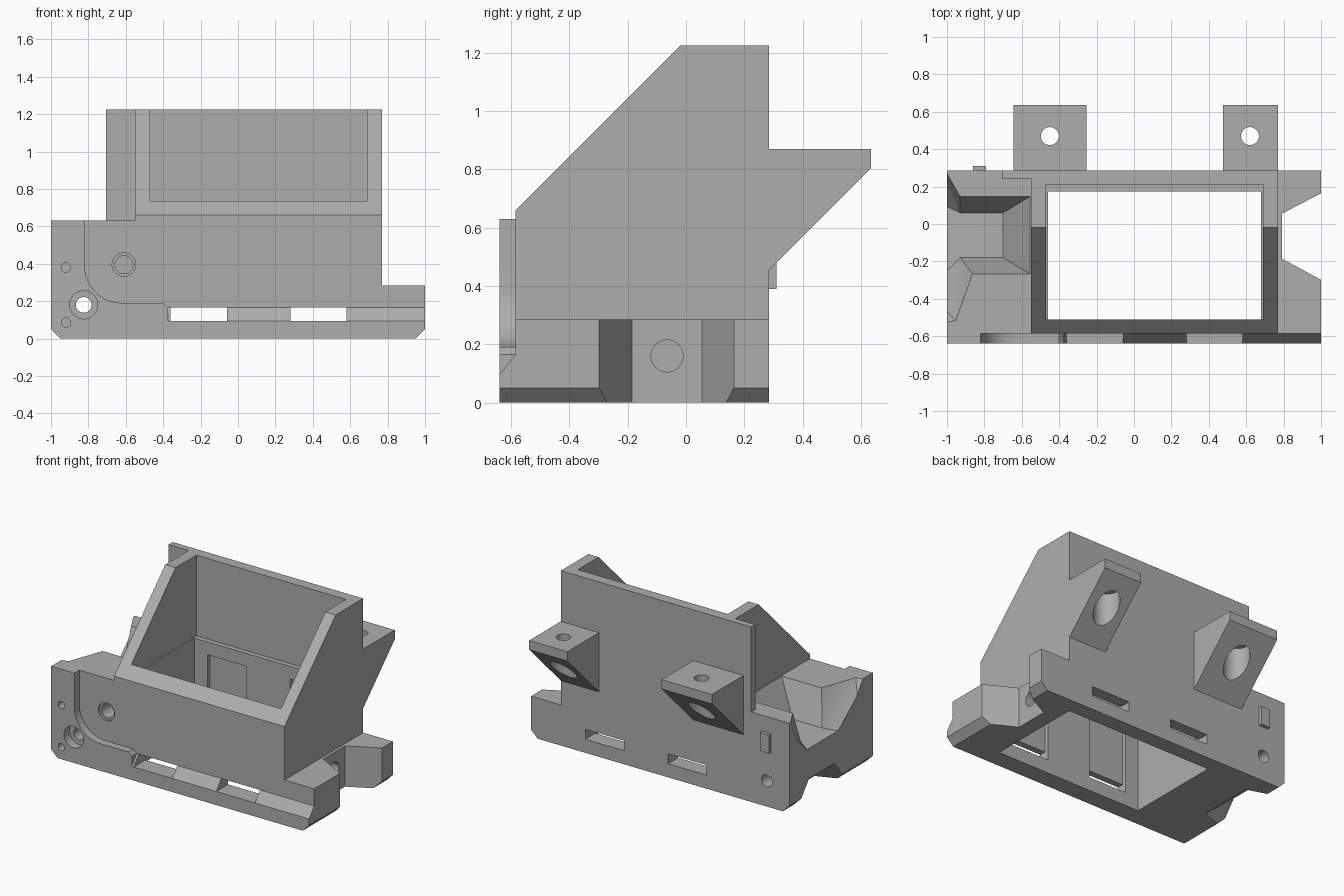
import bpy, bmesh, math
from mathutils import Vector

default = bpy.data.objects.get("Cube")
if default:
    bpy.data.objects.remove(default, do_unlink=True)

grey = bpy.data.materials.new("plain grey")
grey.use_nodes = True
COLOUR = (0.42, 0.42, 0.42, 1)
grey.diffuse_color = COLOUR
grey.node_tree.nodes["Principled BSDF"].inputs["Base Color"].default_value = COLOUR


def make(name, bm):
    bmesh.ops.recalc_face_normals(bm, faces=bm.faces)
    mesh = bpy.data.meshes.new(name)
    bm.to_mesh(mesh)
    bm.free()
    mesh.materials.append(grey)
    ob = bpy.data.objects.new(name, mesh)
    bpy.context.collection.objects.link(ob)
    return ob


def prism(name, axis, profile, lo, hi):
    """Extrude a 2D outline along x (y, z), y (x, z) or z (x, y)."""
    place = {"x": lambda a, b, d: (d, a, b),
             "y": lambda a, b, d: (a, d, b),
             "z": lambda a, b, d: (a, b, d)}[axis]
    bm = bmesh.new()
    face = bm.faces.new([bm.verts.new(place(a, b, lo)) for a, b in profile])
    new = bmesh.ops.extrude_face_region(bm, geom=[face])["geom"]
    shift = Vector(place(0, 0, hi - lo))
    bmesh.ops.translate(bm, vec=shift, verts=[v for v in new if isinstance(v, bmesh.types.BMVert)])
    return make(name, bm)


def box(name, x0, x1, y0, y1, z0, z1):
    return prism(name, "z", [(x0, y0), (x1, y0), (x1, y1), (x0, y1)], z0, z1)


def rod(name, axis, a, b, radius, lo, hi, n=32):
    ring = [(a + radius * math.cos(2 * math.pi * i / n),
             b + radius * math.sin(2 * math.pi * i / n)) for i in range(n)]
    return prism(name, axis, ring, lo, hi)


def hull(name, points):
    bm = bmesh.new()
    for p in points:
        bm.verts.new(p)
    bmesh.ops.convex_hull(bm, input=bm.verts)
    return make(name, bm)


def combine(target, other, operation):
    mod = target.modifiers.new(operation, "BOOLEAN")
    mod.operation, mod.object, mod.solver = operation, other, "EXACT"
    bpy.context.view_layer.objects.active = target
    bpy.ops.object.modifier_apply(modifier=mod.name)
    bpy.data.objects.remove(other, do_unlink=True)


FRONT, BACK, LIP = -0.585, 0.285, -0.64

# Main box with sloping side walls
housing = prism("housing", "x", [(FRONT, 0), (BACK, 0), (BACK, 1.225), (-0.02, 1.225), (FRONT, 0.66)], -0.55, 0.77)

# Side blocks, front lip, curved front plate, back wall flange, clip
arc = [(-0.62 - 0.2 * math.sin(t * math.pi / 20), 0.39 - 0.2 * math.cos(t * math.pi / 20)) for t in range(11)]
plate = [(-1, 0), (-0.375, 0), (-0.375, 0.165), (-0.4, 0.19)] + arc + [(-0.82, 0.63), (-1, 0.63)]
lip = [(LIP, 0), (-0.55, 0), (-0.55, 0.165), (FRONT, 0.165), (LIP, 0.095)]
additions = [
    box("left_block", -1, -0.5, FRONT, BACK, 0, 0.63),
    box("right_block", 0.72, 1, FRONT, BACK, 0, 0.285),
    prism("front_lip", "x", lip, -0.9, 1),
    prism("front_plate", "y", plate, LIP, -0.56),
    box("wall_flange", -0.705, -0.5, 0.24, BACK, 0.5, 1.225),
    box("clip", -0.86, -0.79, 0.26, 0.31, 0.39, 0.52),
]
# Mounting tabs on the back
tab = [(0.25, 0.87), (0.635, 0.87), (0.635, 0.805), (BACK, 0.455), (0.25, 0.455)]
for x0, x1 in ((-0.645, -0.255), (0.475, 0.77)):
    additions.append(prism("mounting_tab", "x", tab, x0, x1))
for part in additions:
    combine(housing, part, "UNION")

# Central opening, wider above the ledge
cuts = [
    box("upper_cavity", -0.47, 0.69, -0.51, 0.21, 0.66, 1.4),
    box("lower_cavity", -0.46, 0.68, -0.51, 0.175, -0.1, 0.7),
]
# Strap slots with shallow grooves inside
for x in (-0.36, 0.28):
    cuts += [box("strap_slot", x, x + 0.3, -0.8, 0.5, 0.095, 0.165),
             box("strap_groove", x, x + 0.3, -0.54, 0.205, 0.095, 0.57)]
# Tapered notch on the right with cross bore
cuts += [
    prism("right_notch", "z", [(1.05, 0.19), (0.79, 0.055), (0.79, -0.185), (1.05, -0.325)], -0.1, 0.4),
    rod("side_bore", "x", -0.065, 0.16, 0.055, 0.6, 1.1),
]
# Faceted valley on the left, its flared mouth, and the notch beneath
cuts += [
    hull("left_valley", [(x, y, 0.64) for x in (-0.55, -1.1) for y in (-0.27, 0.15)]
         + [(x, y, 0.4) for x in (-0.7, -1.1) for y in (-0.18, 0.06)]),
    hull("left_flare", [(-0.86, -0.27, 0.64), (-0.95, -0.52, 0.64), (-1.1, -0.56, 0.64),
                        (-1.1, 0.45, 0.64), (-0.93, 0.15, 0.64), (-0.93, -0.18, 0.4),
                        (-0.93, 0.06, 0.4), (-1.1, -0.36, 0.33), (-1.1, 0.14, 0.33)]),
    hull("left_undercut", [(-1.05, -0.4, -0.05), (-1.05, 0.25, -0.05), (-1.05, -0.2, 0.2),
                           (-1.05, 0.05, 0.2), (-0.75, -0.28, -0.05), (-0.75, 0.15, -0.05)]),
]
# Bottom chamfers along both sides
for s in (-1, 1):
    cuts.append(prism("chamfer", "y", [(s * 0.94, -0.01), (s * 1.01, 0.06), (s * 1.01, -0.01)], -0.8, 0.5))
# Front screw holes
cuts += [
    rod("through_bore", "y", -0.825, 0.18, 0.042, -0.8, 0.5),
    rod("counterbore", "y", -0.825, 0.18, 0.075, -0.8, -0.58),
    rod("screw_hole", "y", -0.61, 0.395, 0.048, -0.8, -0.36),
    rod("screw_recess", "y", -0.61, 0.395, 0.063, -0.8, -0.57),
]
for z in (0.085, 0.38):
    cuts.append(rod("pin_hole", "y", -0.92, z, 0.025, -0.8, -0.5, 20))
# Vertical tab holes with wider recess from below
for x in (-0.45, 0.62):
    cuts += [rod("tab_hole", "z", x, 0.47, 0.048, 0.4, 1),
             rod("tab_recess", "z", x, 0.47, 0.085, 0.4, 0.79)]
for cutter in cuts:
    combine(housing, cutter, "DIFFERENCE")

bpy.ops.object.select_all(action="DESELECT")
housing.select_set(True)
bpy.context.view_layer.objects.active = housing
bpy.ops.object.shade_smooth_by_angle(angle=math.radians(25))
